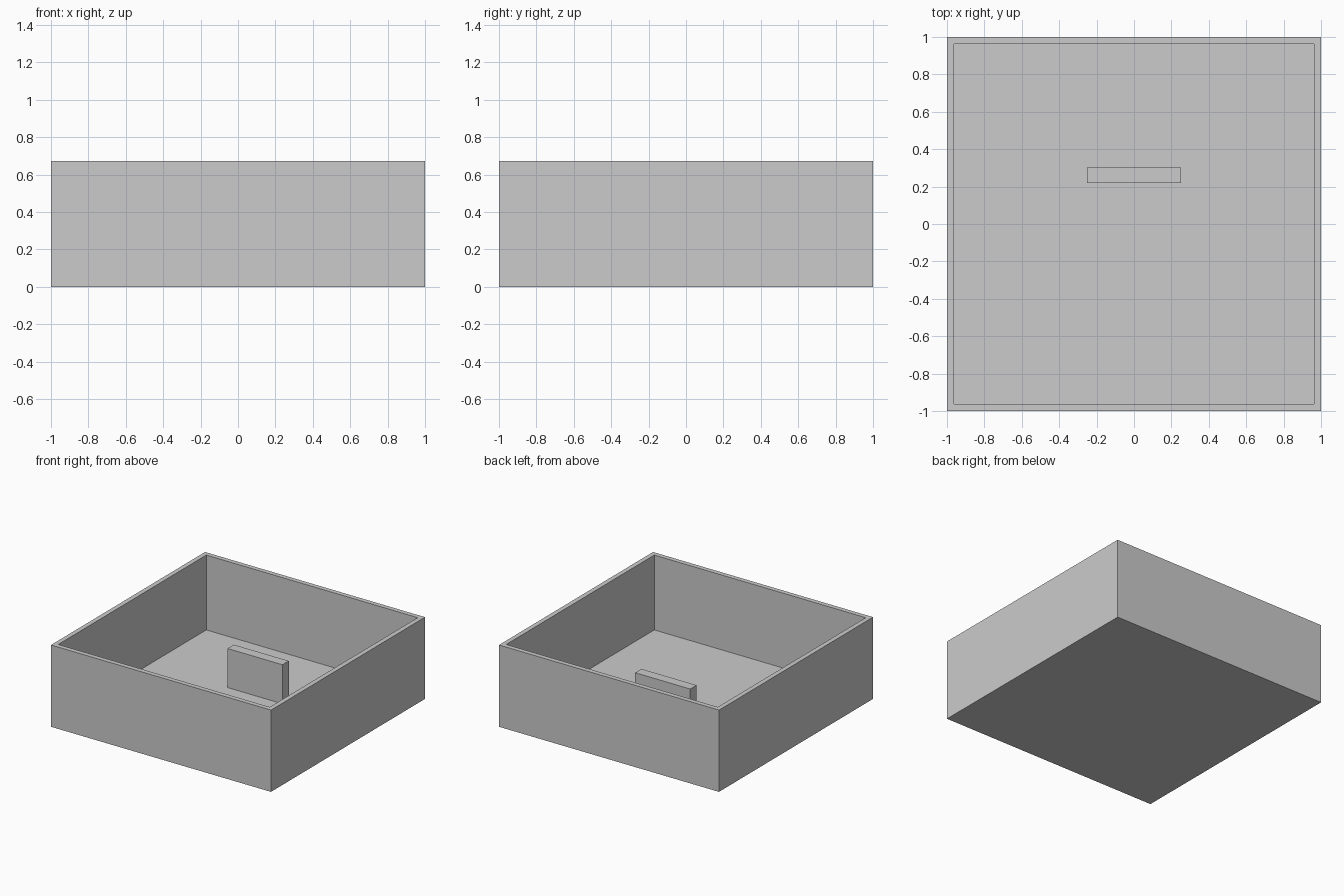
import bpy, bmesh
from mathutils import Matrix

if "Cube" in bpy.data.objects:
    bpy.data.objects.remove(bpy.data.objects["Cube"])

HEIGHT, WALL, FLOOR = 0.672, 0.055, 0.057


def box(bm, x0, x1, y0, y1, z0, z1):
    size = Matrix.Diagonal((x1 - x0, y1 - y0, z1 - z0, 1))
    centre = Matrix.Translation(((x0 + x1) / 2, (y0 + y1) / 2, (z0 + z1) / 2))
    bmesh.ops.create_cube(bm, size=1, matrix=centre @ size)


def add_object(name, bm):
    mesh = bpy.data.meshes.new(name)
    bm.to_mesh(mesh)
    bm.free()
    obj = bpy.data.objects.new(name, mesh)
    bpy.context.collection.objects.link(obj)
    return obj


# Open tray: inset the top face for the rim, then sink it to the floor
bm = bmesh.new()
box(bm, -1, 1, -1, 1, 0, HEIGHT)
bm.normal_update()
top = next(f for f in bm.faces if f.normal.z > 0.9)
bmesh.ops.inset_region(bm, faces=[top], thickness=WALL)
sunk = bmesh.ops.extrude_discrete_faces(bm, faces=[top])["faces"][0]
bmesh.ops.translate(bm, verts=sunk.verts, vec=(0, 0, FLOOR - HEIGHT))
bmesh.ops.recalc_face_normals(bm, faces=bm.faces)
add_object("open_tray", bm)

# Upright divider standing on the tray floor
bm = bmesh.new()
box(bm, -0.25, 0.25, 0.22, 0.302, FLOOR, 0.378)
add_object("divider", bm)
